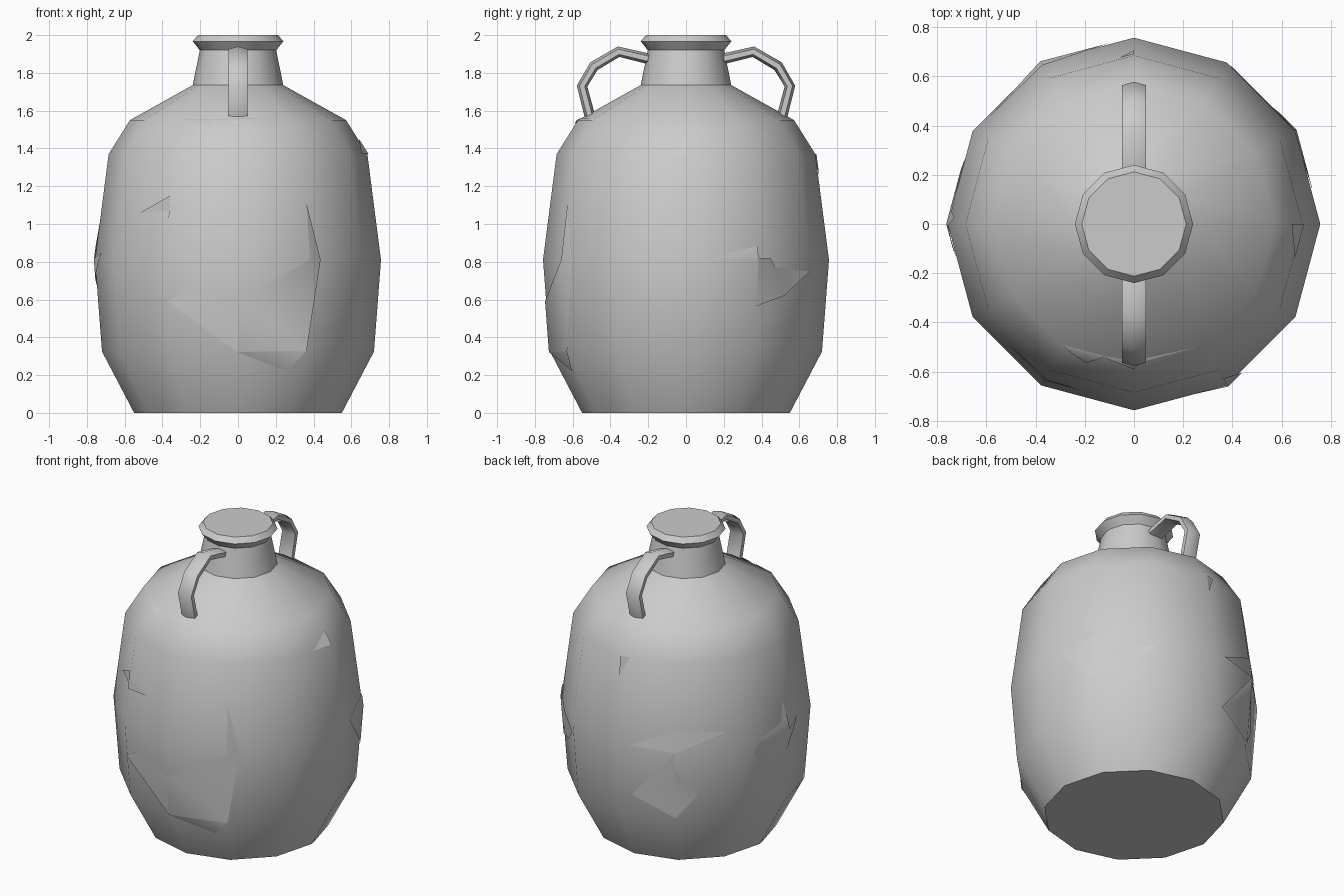
import bpy, bmesh, math
from mathutils import Vector

if "Cube" in bpy.data.objects:
    bpy.data.objects.remove(bpy.data.objects["Cube"])

SIDES = 12
STEP = 360 / SIDES
PROFILE = [(0.55, 0), (0.72, 0.325), (0.757, 0.81), (0.685, 1.37), (0.572, 1.55),
           (0.24, 1.735), (0.202, 1.92), (0.24, 1.967), (0.212, 2.0)]


def finish(bm, name, angle):
    mesh = bpy.data.meshes.new(name)
    bm.to_mesh(mesh)
    bm.free()
    obj = bpy.data.objects.new(name, mesh)
    bpy.context.collection.objects.link(obj)
    bpy.ops.object.select_all(action='DESELECT')
    obj.select_set(True)
    bpy.context.view_layer.objects.active = obj
    bpy.ops.object.shade_smooth_by_angle(angle=math.radians(angle))
    return obj


def loft(rings, name, angle):
    """Skin closed rings of points and cap both ends."""
    bm = bmesh.new()
    loops = [[bm.verts.new(p) for p in ring] for ring in rings]
    n = len(loops[0])
    for a, b in zip(loops, loops[1:]):
        for i in range(n):
            j = (i + 1) % n
            bm.faces.new((a[i], a[j], b[j], b[i]))
    bm.faces.new(loops[0])
    bm.faces.new(loops[-1])
    bmesh.ops.recalc_face_normals(bm, faces=bm.faces)
    return finish(bm, name, angle)


def radial(deg, r, z):
    a = math.radians(deg)
    return Vector((r * math.cos(a), r * math.sin(a), z))


def on_body(deg, z, lift=0.006):
    """Point on the faceted body at a given azimuth and height."""
    for (r0, z0), (r1, z1) in zip(PROFILE, PROFILE[1:]):
        if z <= z1:
            r = r0 + (r1 - r0) * (z - z0) / (z1 - z0) + lift
            break
    k = math.floor(deg / STEP)
    return radial(k * STEP, r, z).lerp(radial((k + 1) * STEP, r, z), deg / STEP - k)


# Body, neck and rim
loft([[radial(i * STEP, r, z) for i in range(SIDES)] for r, z in PROFILE], "jug_body", 35)

# Two handles: flattened six-sided tube along a bent path
PATH = [Vector((0, y, z)) for y, z in
        [(0.51, 1.575), (0.55, 1.73), (0.488, 1.835), (0.357, 1.912), (0.2, 1.875)]]
SECTION = [(0, 0.028), (0.049, 0.014), (0.049, -0.014), (0, -0.028), (-0.049, -0.014), (-0.049, 0.014)]
for side, name in ((-1, "front_handle"), (1, "back_handle")):
    rings = []
    for i, p in enumerate(PATH):
        t = (PATH[min(i + 1, len(PATH) - 1)] - PATH[max(i - 1, 0)]).normalized()
        out = Vector((0, t.z, -t.y))
        ring = [p + Vector((x, 0, 0)) + out * d for x, d in SECTION]
        rings.append([Vector((q.x, q.y * side, q.z)) for q in ring])
    loft(rings, name, 50)

# Thin surface patches, outlined as (azimuth in degrees, height)
PATCHES = {
    "front_patch": [(-120, .59), (-109, .67), (-90, .59), (-60, .81), (-60, 1.11),
                    (-54, .81), (-60, .33), (-67, .22), (-90, .32)],
    "front_chip": [(-137, 1.06), (-120, 1.15), (-120.1, 1.1), (-107, 1.045), (-120, 1.035), (-120.1, 1.07)],
    "shoulder_chip": [(-120, 1.555), (-109, 1.485), (-103, 1.555)],
    "shoulder_sliver": [(-103, 1.555), (-90, 1.53), (-88, 1.562), (-63, 1.555)],
    "right_patch": [(11, .82), (30, .885), (30.5, .82), (37, .82), (40, .77), (60, .75), (46, .62), (30, .565)],
    "right_chip": [(-12, 1.37), (0, 1.45), (0, 1.37)],
    "back_chip": [(95, 1.37), (90, 1.37), (90, 1.25)],
    "back_upper_patch": [(98, .82), (120, .95), (144, .92), (120, .81)],
    "back_lower_patch": [(98, .48), (120, .81), (120.1, .68), (131, .51), (120, .36)],
    "left_patch": [(159, .75), (164, .83), (176, .88), (178, 1.02), (181, .82),
                   (191, .85), (181, .73), (175, .6), (165, .62)],
}
for name, outline in PATCHES.items():
    bm = bmesh.new()
    bm.faces.new([bm.verts.new((a / 100, z, 0)) for a, z in outline])
    bmesh.ops.triangulate(bm, faces=bm.faces[:])
    # cut along the body's facet edges, then wrap onto the body
    cuts = [((k * STEP / 100, 0, 0), (1, 0, 0)) for k in range(-6, 8)]
    cuts += [((0, z, 0), (0, 1, 0)) for _, z in PROFILE[1:5]]
    for co, no in cuts:
        bmesh.ops.bisect_plane(bm, geom=bm.verts[:] + bm.edges[:] + bm.faces[:],
                               plane_co=co, plane_no=no, dist=1e-4)
    for v in bm.verts:
        v.co = on_body(v.co.x * 100, v.co.y)
    bm.normal_update()
    for f in bm.faces:
        c = f.calc_center_median()
        if f.normal.dot(Vector((c.x, c.y, 0))) < 0:
            f.normal_flip()
    finish(bm, name, 35)
